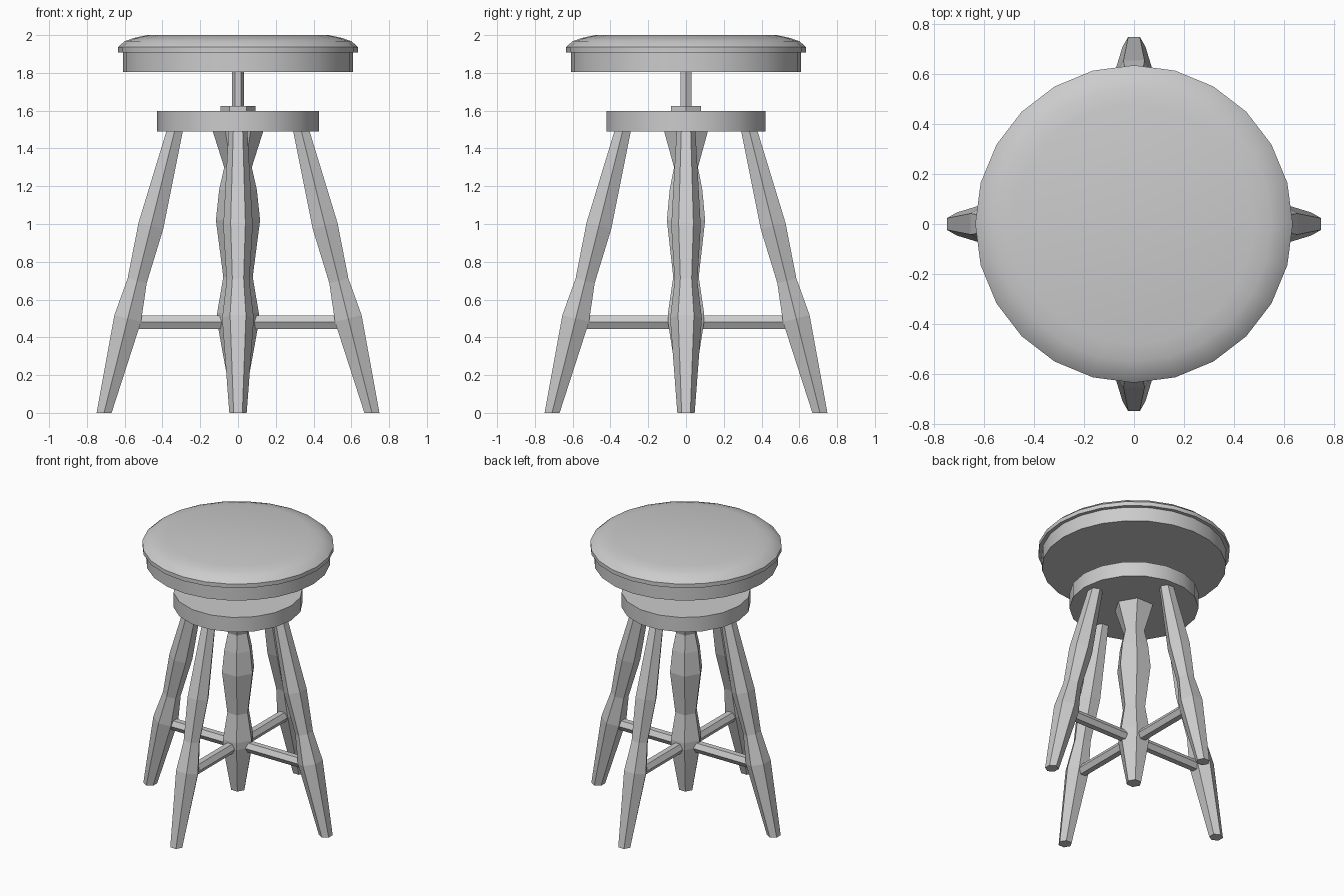
import bpy, bmesh
from math import radians, sin, cos, tau, pi
from mathutils import Vector, Matrix

if "Cube" in bpy.data.objects:
    bpy.data.objects.remove(bpy.data.objects["Cube"])


def loft(name, rings, smooth=False, matrix=Matrix()):
    """Skin a list of vertex rings and cap both ends."""
    bm = bmesh.new()
    loops = [[bm.verts.new(matrix @ Vector(p)) for p in ring] for ring in rings]
    n = len(loops[0])
    for a, b in zip(loops, loops[1:]):
        for i in range(n):
            j = (i + 1) % n
            bm.faces.new((a[i], a[j], b[j], b[i]))
    bm.faces.new(loops[0][::-1])
    bm.faces.new(loops[-1])
    bmesh.ops.recalc_face_normals(bm, faces=bm.faces)
    mesh = bpy.data.meshes.new(name)
    bm.to_mesh(mesh)
    bm.free()
    obj = bpy.data.objects.new(name, mesh)
    bpy.context.collection.objects.link(obj)
    if smooth:
        mesh.shade_smooth()
        mesh.set_sharp_from_angle(angle=radians(30))
    return obj


def turned(name, profile, sides, smooth=False):
    """Upright turned part from (radius, z) pairs."""
    rings = [[(r * cos(tau * i / sides), r * sin(tau * i / sides), z)
              for i in range(sides)] for r, z in profile]
    return loft(name, rings, smooth)


# Seat, screw and support disc
turned("seat_base", [(0.61, 1.805), (0.61, 1.91)], 24, True)
turned("seat_cushion", [(0.635, 1.908), (0.635, 1.937), (0.60, 1.968),
                        (0.55, 1.985), (0.48, 2.0)], 24, True)
turned("screw", [(0.033, 1.59), (0.033, 1.82)], 6)
turned("screw_collar", [(0.092, 1.59), (0.092, 1.625)], 6)
turned("support_disc", [(0.428, 1.49), (0.428, 1.597)], 18, True)

# Turned centre post
turned("centre_post", [(0.05, 0.15), (0.085, 0.34), (0.11, 0.48), (0.11, 0.53),
                       (0.078, 0.72), (0.117, 1.02), (0.10, 1.18),
                       (0.073, 1.30), (0.135, 1.495)], 6)

# Splayed leg rings: hexagons square to the leg axis, cut level at both ends
FOOT, TOP = Vector((0.709, 0, 0)), Vector((0.336, 0, 1.49))
axis = (TOP - FOOT).normalized()
out = Vector((axis.z, 0, -axis.x))
leg_rings = []
for z, r in [(0, 0.046), (0.5, 0.084), (0.7, 0.06), (0.99, 0.078), (1.49, 0.05)]:
    centre = FOOT.lerp(TOP, z / 1.49)
    radial = Vector((1, 0, 0)) if z in (0, 1.49) else out
    leg_rings.append([centre + radial * r * sin(tau * i / 6)
                      + Vector((0, r * cos(tau * i / 6), 0)) for i in range(6)])

# Stretcher rings: level hexagonal bar from post to leg
bar_rings = [[(x, 0.04 * cos(tau * i / 6), 0.48 + 0.04 * sin(tau * i / 6))
              for i in range(6)] for x in (0.06, 0.58)]

for k, side in enumerate(("right", "back", "left", "front")):
    turn = Matrix.Rotation(k * pi / 2, 4, 'Z')
    loft(side + "_leg", leg_rings, matrix=turn)
    loft(side + "_stretcher", bar_rings, matrix=turn)
